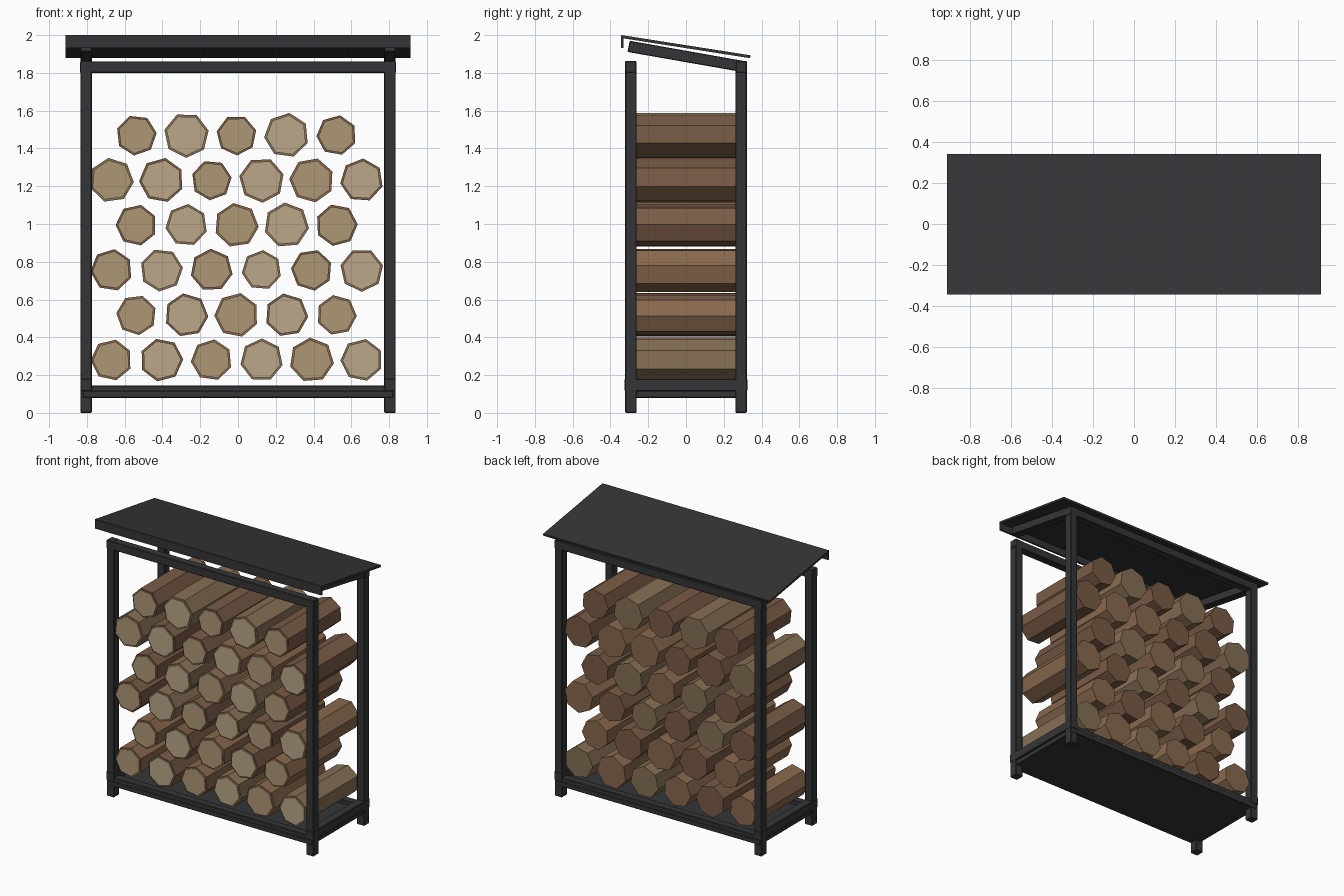
import bpy, bmesh, math, random

if "Cube" in bpy.data.objects:
    bpy.data.objects.remove(bpy.data.objects["Cube"])
random.seed(4)


def material(name, rgb):
    m = bpy.data.materials.new(name)
    m.diffuse_color = (*rgb, 1)
    m.use_nodes = True
    m.node_tree.nodes["Principled BSDF"].inputs["Base Color"].default_value = m.diffuse_color
    return m


METAL = material("dark_metal", (0.035, 0.036, 0.038))
BARKS = [material("bark_" + str(i), c) for i, c in enumerate(
    [(0.25, 0.14, 0.075), (0.19, 0.105, 0.06), (0.24, 0.16, 0.09)])]
CUTS = [material("cut_wood_" + str(i), c) for i, c in enumerate(
    [(0.42, 0.31, 0.18), (0.49, 0.39, 0.25)])]


def prism(name, profile, x0, x1, mat, bevel=0.0):
    """Extrude a closed (y, z) profile along x."""
    bm = bmesh.new()
    face = bm.faces.new([bm.verts.new((x0, y, z)) for y, z in profile])
    ext = bmesh.ops.extrude_face_region(bm, geom=[face])["geom"]
    bmesh.ops.translate(bm, vec=(x1 - x0, 0, 0),
                        verts=[v for v in ext if isinstance(v, bmesh.types.BMVert)])
    bmesh.ops.recalc_face_normals(bm, faces=bm.faces)
    me = bpy.data.meshes.new(name)
    bm.to_mesh(me)
    bm.free()
    me.materials.append(mat)
    ob = bpy.data.objects.new(name, me)
    bpy.context.collection.objects.link(ob)
    if bevel:
        mod = ob.modifiers.new("edge_bevel", 'BEVEL')
        mod.width, mod.segments = bevel, 1
    return ob


def box(name, x, y, z, mat=METAL, bevel=0.004):
    """Box from (min, max) pairs on each axis."""
    return prism(name, [(y[0], z[0]), (y[1], z[0]), (y[1], z[1]), (y[0], z[1])],
                 x[0], x[1], mat, bevel)


def log_part(name, x, z, r, angle, y0, y1, mat):
    """Seven-sided cylinder lying along y."""
    bpy.ops.mesh.primitive_cylinder_add(
        vertices=7, radius=r, depth=y1 - y0,
        location=(x, (y0 + y1) / 2, z), rotation=(math.pi / 2, angle, 0))
    ob = bpy.context.object
    ob.name = name
    ob.data.materials.append(mat)


# Four posts, and the long rails at bottom and top
for side, ys in (("front", -1), ("back", 1)):
    yr = (ys * 0.292 - 0.03, ys * 0.292 + 0.03)
    for hand, xs in (("left", -1), ("right", 1)):
        xc = xs * 0.804
        box(f"{side}_{hand}_post", (xc - 0.03, xc + 0.03), yr, (0, 1.863))
    yr = (ys * 0.292 - 0.029, ys * 0.292 + 0.029)
    box(side + "_bottom_rail", (-0.832, 0.832), yr, (0.08, 0.145))
    box(side + "_top_rail", (-0.837, 0.837), yr, (1.80, 1.861))

# Floor plate, side rails and sloping roof beams
box("floor_plate", (-0.823, 0.823), (-0.324, 0.324), (0.08, 0.117))
for hand, xs in (("left", -1), ("right", 1)):
    xc = xs * 0.804
    xr = (xc - 0.031, xc + 0.031)
    box(hand + "_side_rail", xr, (-0.325, 0.325), (0.115, 0.18))
    prism(hand + "_roof_beam", [(-0.298, 1.97), (-0.31, 1.911), (0.295, 1.805),
                                (0.306, 1.863)], *xr, METAL, 0.004)

# Sloping roof sheet and front lip
prism("roof_sheet", [(-0.342, 2.0), (-0.345, 1.985), (0.339, 1.878), (0.342, 1.893)],
      -0.912, 0.912, METAL)
box("roof_front_lip", (-0.912, 0.912), (-0.345, -0.33), (1.933, 1.998), bevel=0)

# Stacked logs: radius of each log, row by row, from the bottom
ROWS = [
    (0.110, 0.115, 0.110, 0.114, 0.119, 0.113),
    (0.107, 0.116, 0.118, 0.115, 0.107),
    (0.112, 0.114, 0.113, 0.106, 0.110, 0.115),
    (0.110, 0.112, 0.118, 0.120, 0.112),
    (0.119, 0.119, 0.107, 0.120, 0.119, 0.115),
    (0.108, 0.120, 0.107, 0.119, 0.107),
]
for row, radii in enumerate(ROWS):
    for i, r in enumerate(radii):
        x = (-0.67 if row % 2 == 0 else -0.538) + i * 0.265
        z = 0.28 + row * 0.238
        a = random.uniform(0, 2 * math.pi / 7)
        log_part(f"log_{row}_{i}", x, z, r, a, -0.30, 0.30, random.choice(BARKS))
        log_part(f"log_cut_end_{row}_{i}", x, z, r * 0.9, a, -0.308, -0.298, CUTS[i % 2])
